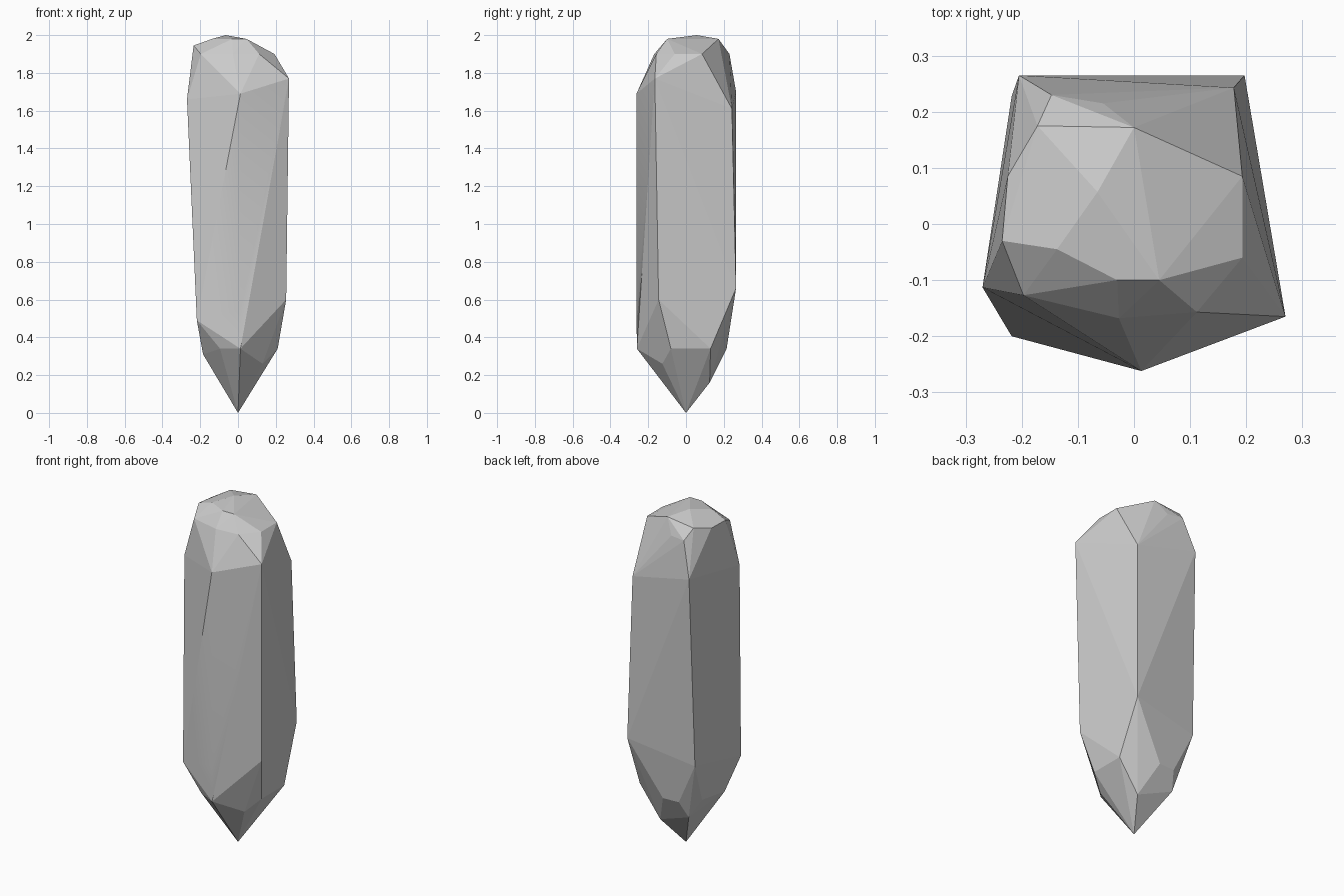
import bpy, bmesh, math

# Crystal cross-section rings: height-tagged corner groups, joined by a convex hull
tip = [(0, 0, 0)]
lower_facets = [(0.08, 0.125, 0.16), (-0.13, 0.16, 0.24), (0.13, -0.125, 0.26)]
lower_ring = [(x, y, 0.34) for x, y in (
    (-0.095, -0.205), (0.013, -0.26), (0.11, -0.165), (0.21, -0.08),
    (0.21, 0.13), (0.0, 0.215), (-0.10, 0.21), (-0.185, 0.115))]
lower_ring.append((-0.185, -0.095, 0.31))

# Five-sided shaft with a softly rounded front ridge
shaft_bottom = [(-0.218, -0.20, 0.49), (0.013, -0.262, 0.55), (0.255, -0.145, 0.60),
                (0.197, 0.265, 0.66), (-0.218, 0.228, 0.59)]
shaft_top = [(-0.27, -0.113, 1.66), (0.013, -0.262, 1.69), (0.27, -0.165, 1.77),
             (0.178, 0.243, 1.61), (-0.205, 0.265, 1.70)]

# Faceted crown
shoulder = [(x, y, 1.90) for x, y in (
    (-0.197, -0.127), (-0.027, -0.168), (0.112, -0.157), (0.193, -0.06),
    (0.193, 0.085), (-0.055, 0.215), (-0.147, 0.23))]
rim = [(-0.235, -0.03, 1.945), (-0.225, 0.085, 1.94), (-0.172, 0.175, 1.96)]
rim += [(x, y, 1.98) for x, y in (
    (-0.137, -0.045), (-0.03, -0.10), (0.045, -0.10), (0.0, 0.172))]
apex = [(-0.065, 0.057, 2.0)]

bm = bmesh.new()
for co in tip + lower_facets + lower_ring + shaft_bottom + shaft_top + shoulder + rim + apex:
    bm.verts.new(co)
bmesh.ops.convex_hull(bm, input=bm.verts[:])
loose = [v for v in bm.verts if not v.link_faces]
bmesh.ops.delete(bm, geom=loose, context='VERTS')
bmesh.ops.dissolve_limit(bm, angle_limit=math.radians(2),
                         verts=bm.verts[:], edges=bm.edges[:])
bmesh.ops.recalc_face_normals(bm, faces=bm.faces[:])

# Crisp facets everywhere except the soft front ridge
for f in bm.faces:
    f.smooth = True
for e in bm.edges:
    e.smooth = all(abs(v.co.x - 0.013) < 0.001 and v.co.y < -0.2 for v in e.verts)

mesh = bpy.data.meshes.new("crystal")
bm.to_mesh(mesh)
bm.free()
crystal = bpy.data.objects.new("crystal", mesh)
bpy.context.collection.objects.link(crystal)
